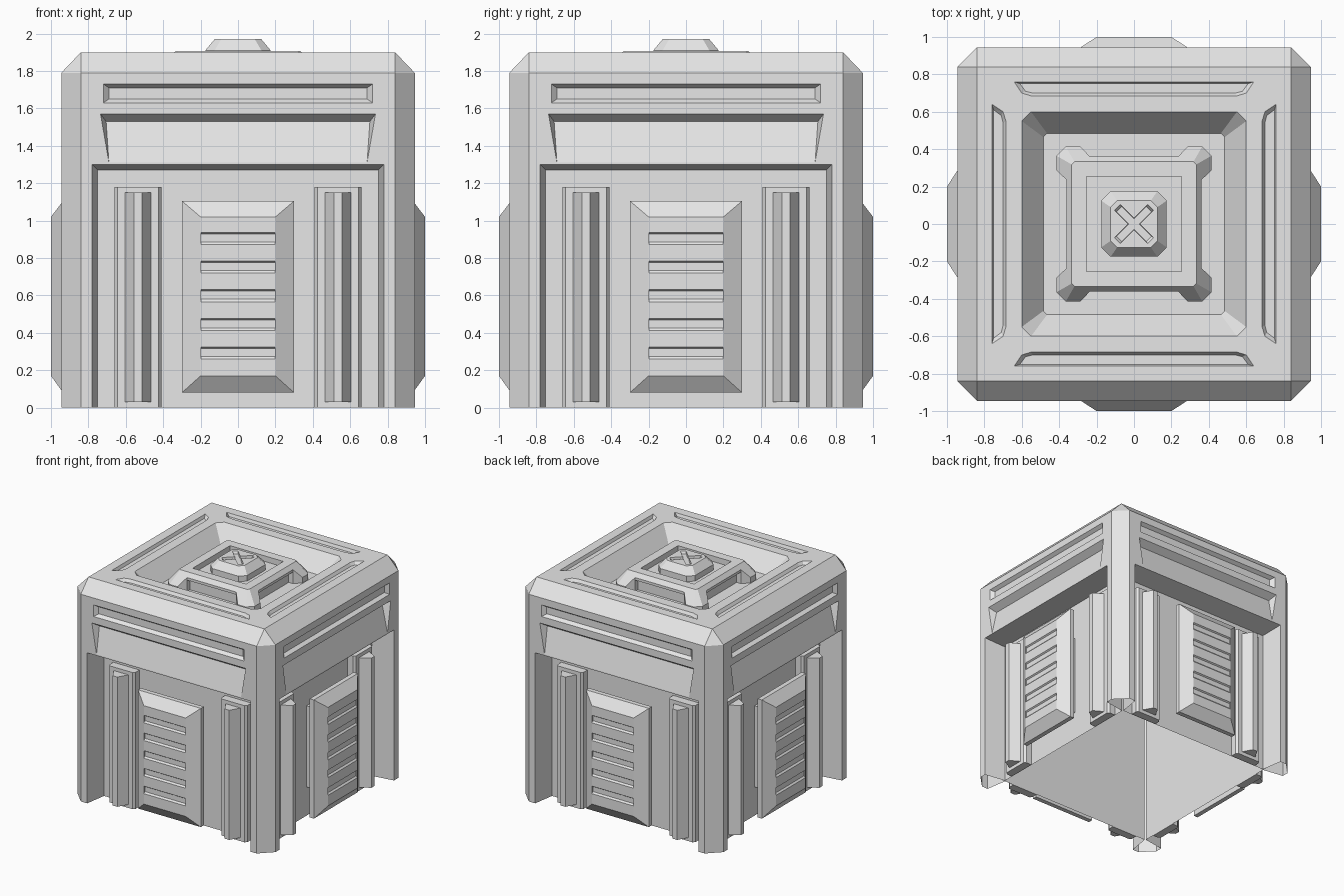
import bpy, bmesh, math
from mathutils import Matrix, Vector

cube = bpy.data.objects.get("Cube")
if cube:
    bpy.data.objects.remove(cube, do_unlink=True)

grey = bpy.data.materials.new("plain_grey")
grey.use_nodes = True
grey.diffuse_color = (0.8, 0.8, 0.8, 1)
grey.node_tree.nodes["Principled BSDF"].inputs["Base Color"].default_value = (0.8, 0.8, 0.8, 1)

W = 0.945      # outer half width
WALL = 0.757   # recessed wall distance
PLATE = 0.83   # front of the strip plates
TOP = 1.9
FLOOR = 1.75   # floor of the roof cavity


def make(name, hulls):
    """One object made of convex pieces, each given by its corner points."""
    bm = bmesh.new()
    for pts in hulls:
        part = bmesh.new()
        for p in pts:
            part.verts.new(p)
        bmesh.ops.convex_hull(part, input=part.verts)
        loose = [v for v in part.verts if not v.link_faces]
        bmesh.ops.delete(part, geom=loose, context='VERTS')
        bmesh.ops.dissolve_limit(part, angle_limit=0.01, verts=part.verts, edges=part.edges)
        bmesh.ops.recalc_face_normals(part, faces=part.faces)
        tmp = bpy.data.meshes.new("tmp")
        part.to_mesh(tmp)
        part.free()
        bm.from_mesh(tmp)
        bpy.data.meshes.remove(tmp)
    mesh = bpy.data.meshes.new(name)
    bm.to_mesh(mesh)
    bm.free()
    mesh.materials.append(grey)
    obj = bpy.data.objects.new(name, mesh)
    bpy.context.collection.objects.link(obj)
    return obj


def cut(obj, hulls):
    cutter = make("cutter", hulls)
    cutter.hide_render = True
    mod = obj.modifiers.new("cut", 'BOOLEAN')
    mod.operation = 'DIFFERENCE'
    mod.solver = 'EXACT'
    mod.object = cutter
    bpy.context.view_layer.objects.active = obj
    bpy.ops.object.modifier_apply(modifier=mod.name)
    bpy.data.objects.remove(cutter, do_unlink=True)


def turned(pts, k):
    rot = Matrix.Rotation(k * math.pi / 2, 3, 'Z')
    return [rot @ Vector(p) for p in pts]


def all_sides(hulls):
    return [turned(h, k) for k in range(4) for h in hulls]


def rect(x0, x1, z0, z1, y):
    """Upright rectangle on the front side, at distance y from the centre."""
    return [(x, -y, z) for x in (x0, x1) for z in (z0, z1)]


def octagon(r, c, z):
    """Square of half width r with corners cut by c."""
    return [p for sx in (-1, 1) for sy in (-1, 1)
            for p in ((sx * r, sy * (r - c), z), (sx * (r - c), sy * r, z))]


# Main shell with chamfered posts and roof edge
body = make("body_shell", [octagon(W, 0.105, 0) + octagon(W, 0.105, 1.79) + octagon(0.84, 0, TOP)])

# Wall recess, brow wedge, upper slot and roof slot, repeated on each side
recess = (rect(-.78, .78, -.1, 1.3, W + .1) + rect(-.78, .78, -.1, 1.3, W)
          + rect(-.75, .75, -.1, 1.27, WALL))
wedge = [(s * x, -y, z) for s in (-1, 1) for x, y, z in
         ((.735, W, 1.57), (.735, W + .05, 1.57), (.705, W - .06, 1.53),
          (.69, W, 1.31), (.69, W + .05, 1.31))]
slot = (rect(-.72, .72, 1.63, 1.73, W + .05) + rect(-.72, .72, 1.63, 1.73, W)
        + rect(-.69, .69, 1.65, 1.71, W - .03))
roof_slot = [(s * x, -y, z) for s in (-1, 1) for x, y, z in
             ((.64, .76, TOP), (.64, .76, TOP + .05), (.60, .70, TOP), (.60, .70, TOP + .05),
              (.55, .685, TOP), (.55, .685, TOP + .05),
              (.61, .75, TOP - .025), (.58, .71, TOP - .025), (.54, .70, TOP - .025))]
cut(body, all_sides([recess, wedge, slot, roof_slot]))

# Roof cavity
cut(body, [octagon(.6, .05, 2.1) + octagon(.6, .05, TOP) + octagon(.485, .02, FLOOR)])

# Open underside
bm = bmesh.new()
bm.from_mesh(body.data)
under = [f for f in bm.faces if all(v.co.z < 0.001 for v in f.verts)]
bmesh.ops.delete(bm, geom=under, context='FACES')
bm.to_mesh(body.data)
bm.free()

back = WALL + 0.002
for k, side in enumerate(("front", "left", "back", "right")):
    # Vent panel with five louvre slots, held off the wall by a smaller mount
    vent = make(side + "_vent", [turned(
        rect(-.3, .3, .08, 1.105, W - .05) + rect(-.3, .3, .08, 1.105, W - .01)
        + rect(-.2, .2, .17, 1.02, 1.0), k)])
    louvres = []
    for i in range(5):
        z = 0.26 + i * 0.153
        louvres.append(turned(rect(-.198, .198, z, z + .065, 1.03)
                              + rect(-.198, .198, z, z + .065, 1.0)
                              + rect(-.198, .198, z + .014, z + .057, .988), k))
    cut(vent, louvres)
    make(side + "_vent_mount", [turned(rect(-.15, .15, .25, .95, back)
                                       + rect(-.15, .15, .25, .95, W - .052), k)])

    # Pair of raised strips: backing plate and a steep tapered rib
    strips = []
    for s in (-1, 1):
        c = s * 0.535
        plate = (rect(c - .125, c + .125, 0, 1.18, back)
                 + rect(c - .125, c + .125, 0, 1.18, PLATE - .02)
                 + rect(c - .11, c + .11, 0, 1.18, PLATE))
        rib = (rect(c - .07, c + .07, .03, 1.15, PLATE + .001)
               + rect(c - .022, c + .022, .03, 1.15, PLATE + .085))
        strips += [turned(plate, k), turned(rib, k)]
    make(side + "_wall_strips", strips)

# Roof hub: block with a sunken square and a notch on each side, leaving corner legs
hub = make("roof_hub", [octagon(.415, .05, FLOOR + .002) + octagon(.415, .05, 1.80)
                        + octagon(.333, .015, 1.908)])
cut(hub, [octagon(.255, 0, 1.86) + octagon(.255, 0, 2.0)])
notch = rect(-.37, .37, 1.7, 2.0, .5) + rect(-.235, .235, 1.7, 2.0, .36)
for k in range(4):
    cut(hub, [turned(notch, k)])
undercut = rect(-.235, .235, 1.7, 1.85, .4) + rect(-.235, .235, 1.7, 1.85, .32)
for k in range(4):
    cut(hub, [turned(undercut, k)])

# Cap with an engraved cross
cap = make("hub_cap", [octagon(.175, .05, 1.862) + octagon(.175, .05, 1.91)
                       + octagon(.125, .035, 1.97)])
for angle in (45, -45):
    rot = Matrix.Rotation(math.radians(angle), 3, 'Z')
    cut(cap, [[rot @ Vector((x * w, y * w, z)) for x in (-.125, .125) for y in (-.022, .022)
               for w, z in ((.9, 1.95), (1, 1.97), (1, 2.0))]])
